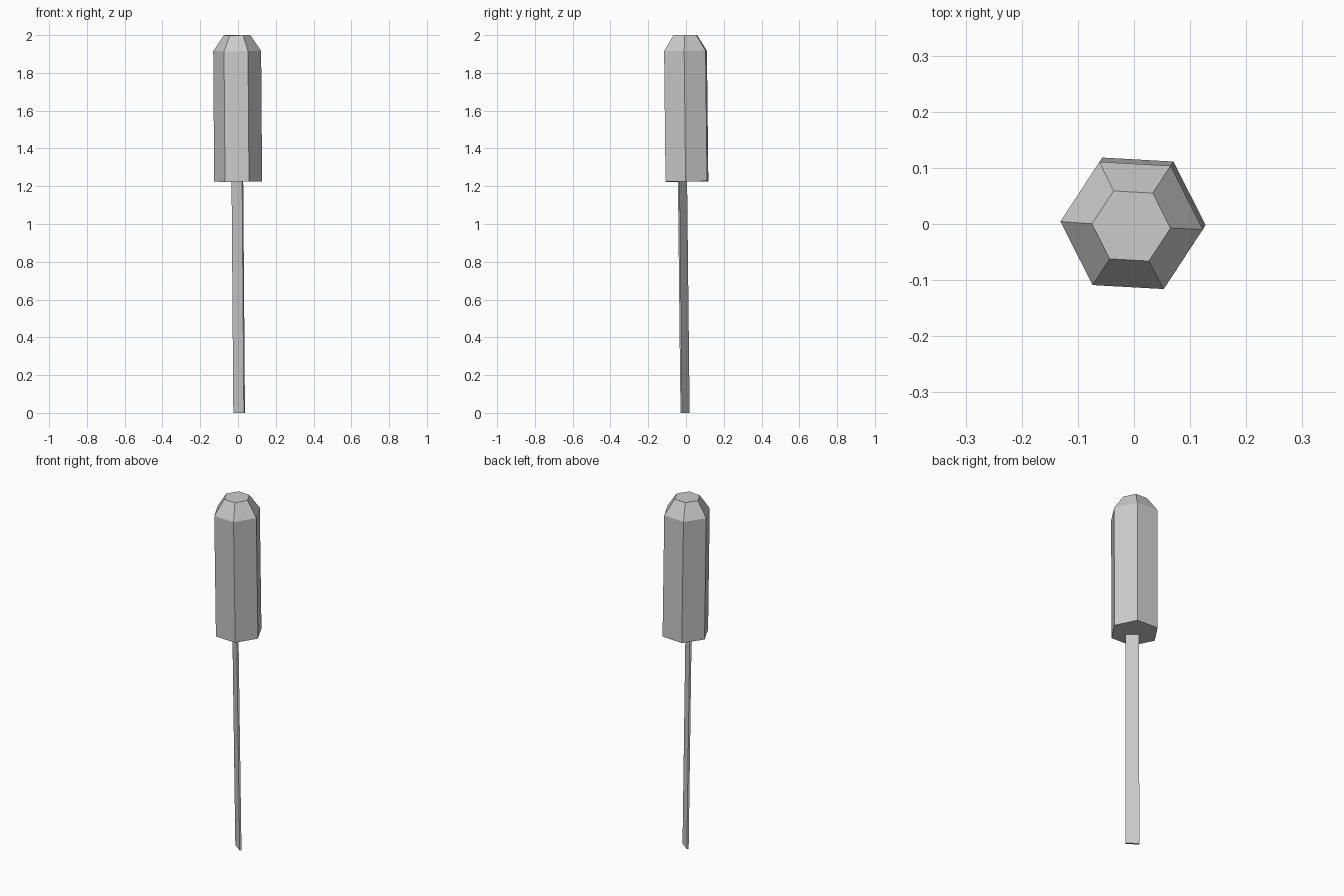
import bpy
import bmesh
from math import cos, sin, pi, radians
from mathutils import Matrix, Vector

cube = bpy.data.objects.get("Cube")
if cube:
    bpy.data.objects.remove(cube, do_unlink=True)

grey = bpy.data.materials.new("light_grey")
grey.use_nodes = True
grey.diffuse_color = (0.6, 0.6, 0.6, 1)
grey.node_tree.nodes["Principled BSDF"].inputs["Base Color"].default_value = (0.6, 0.6, 0.6, 1)

# The whole tool leans slightly off vertical
LEAN = Vector((-0.0075, -0.011, 1)).to_track_quat("Z", "Y").to_matrix()
LEAN = Vector((0, 0, 1)).rotation_difference(Vector((-0.0075, -0.011, 1))).to_matrix().to_4x4()
FRAME = Matrix.Translation((0.01, 0.0185, 0)) @ LEAN


def loft(name, rings, turn, offset=(0, 0)):
    """Join flat outlines, given as (height, points), into a closed solid."""
    bm = bmesh.new()
    loops = [[bm.verts.new((x, y, z)) for x, y in points] for z, points in rings]
    for low, high in zip(loops, loops[1:]):
        n = len(low)
        for i in range(n):
            j = (i + 1) % n
            bm.faces.new((low[i], low[j], high[j], high[i]))
    bm.faces.new(loops[0][::-1])
    bm.faces.new(loops[-1])
    place = Matrix.Translation((*offset, 0)) @ Matrix.Rotation(radians(turn), 4, "Z")
    bm.transform(FRAME @ place)
    bmesh.ops.recalc_face_normals(bm, faces=bm.faces)
    mesh = bpy.data.meshes.new(name)
    bm.to_mesh(mesh)
    bm.free()
    mesh.materials.append(grey)
    obj = bpy.data.objects.new(name, mesh)
    bpy.context.collection.objects.link(obj)
    return obj


def hexagon(r):
    return [(r * cos(i * pi / 3), r * sin(i * pi / 3)) for i in range(6)]


def rectangle(w, t):
    return [(-w / 2, -t / 2), (w / 2, -t / 2), (w / 2, t / 2), (-w / 2, t / 2)]


# Six-sided handle with a chamfered end
loft("handle", [(1.225, hexagon(0.127)), (1.916, hexagon(0.127)), (2.0, hexagon(0.07))], -3.2)

# Thin flat blade, set diagonally and a little off centre
blade = rectangle(0.069, 0.01)
loft("blade", [(0, blade), (1.228, blade)], -36, (-0.004, -0.0235))
